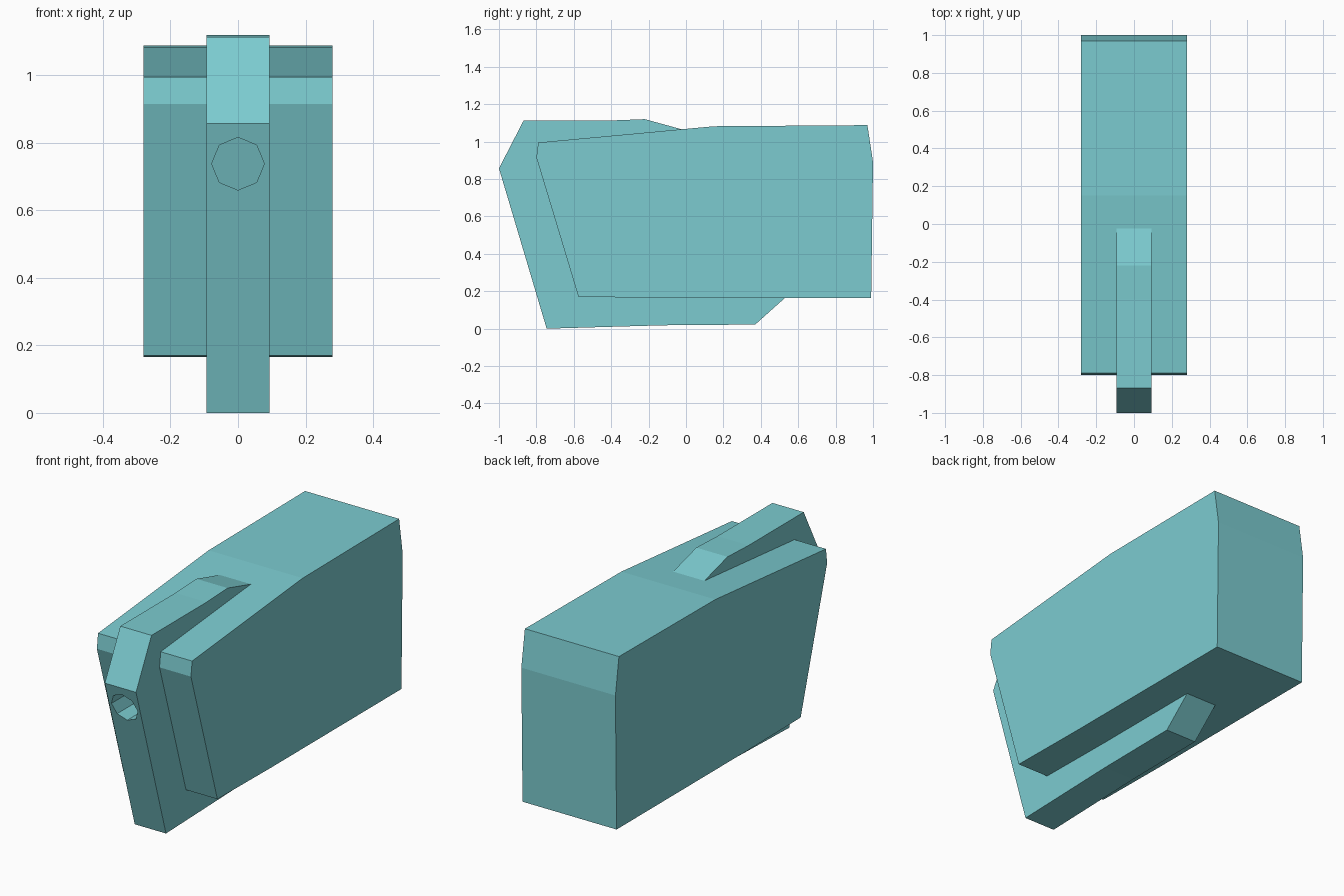
import bpy, bmesh, math

if "Cube" in bpy.data.objects:
    bpy.data.objects.remove(bpy.data.objects["Cube"])


def prism(name, profile, half):
    """Extrude a (y, z) side profile across x from -half to +half."""
    bm = bmesh.new()
    face = bm.faces.new([bm.verts.new((-half, y, z)) for y, z in profile])
    ext = bmesh.ops.extrude_face_region(bm, geom=[face])
    moved = [v for v in ext["geom"] if isinstance(v, bmesh.types.BMVert)]
    bmesh.ops.translate(bm, verts=moved, vec=(2 * half, 0, 0))
    bmesh.ops.recalc_face_normals(bm, faces=bm.faces)
    mesh = bpy.data.meshes.new(name)
    bm.to_mesh(mesh)
    bm.free()
    ob = bpy.data.objects.new(name, mesh)
    bpy.context.collection.objects.link(ob)
    return ob


def combine(target, other, operation):
    """Apply a boolean and remove the helper object."""
    other.hide_render = True
    mod = target.modifiers.new(operation, 'BOOLEAN')
    mod.operation, mod.object, mod.solver = operation, other, 'EXACT'
    bpy.context.view_layer.objects.active = target
    bpy.ops.object.modifier_apply(modifier=mod.name)
    bpy.data.objects.remove(other)


# Wide main body
body = prism("housing", [(-0.80, 0.915), (-0.79, 0.995), (0.15, 1.082), (0.97, 1.088),
                         (1.0, 0.89), (0.99, 0.165), (-0.12, 0.165), (-0.575, 0.17)], 0.28)

# Narrow central rib, standing proud at the front, top and bottom
rib = prism("center_rib", [(-1.0, 0.857), (-0.868, 1.113), (-0.40, 1.113), (-0.22, 1.12),
                           (-0.02, 1.065), (0.2, 0.8), (0.53, 0.165), (0.37, 0.022),
                           (-0.12, 0.018), (-0.745, 0.0)], 0.093)
combine(body, rib, 'UNION')

# Octagonal bore in the sloping front, with a floor parallel to that slope
bpy.ops.mesh.primitive_cylinder_add(vertices=8, radius=0.078, depth=0.5,
                                    location=(0, -0.91, 0.738),
                                    rotation=(math.pi / 2, 0, 0))
bore = bpy.context.object
bore.name = "bore_cutter"
for v in bore.data.vertices:
    v.co.z += 0.297 * v.co.y
combine(body, bore, 'DIFFERENCE')

# Teal finish
teal = bpy.data.materials.new("teal")
teal.diffuse_color = (0.2, 0.6, 0.63, 1)
teal.use_nodes = True
teal.node_tree.nodes["Principled BSDF"].inputs["Base Color"].default_value = teal.diffuse_color
body.data.materials.clear()
body.data.materials.append(teal)
for p in body.data.polygons:
    p.material_index = 0
    p.use_smooth = False
